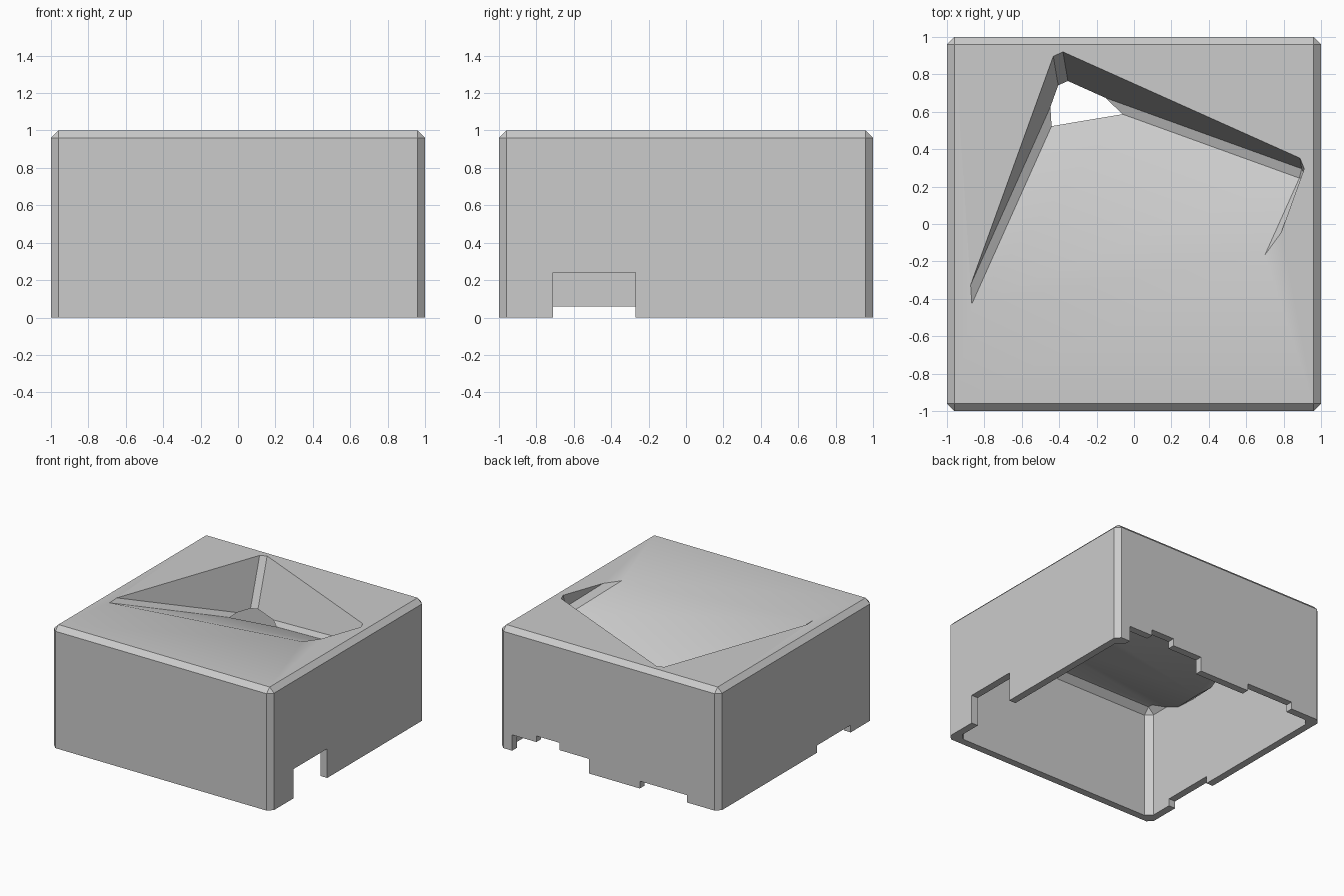
import bpy, bmesh, math
from mathutils import Vector, Matrix

old = bpy.data.objects.get("Cube")
if old:
    bpy.data.objects.remove(old, do_unlink=True)

grey = bpy.data.materials.new("plain grey")
grey.use_nodes = True
grey.diffuse_color = (0.6, 0.6, 0.6, 1)
grey.node_tree.nodes["Principled BSDF"].inputs["Base Color"].default_value = (0.6, 0.6, 0.6, 1)


def block(name, lo, hi, chamfer=0.0, frame=None, open_base=False, cut_z=None):
    """Chamfered box between two corners, optionally in a tilted frame."""
    lo, hi = Vector(lo), Vector(hi)
    bm = bmesh.new()
    bmesh.ops.create_cube(bm, size=1)
    for v in bm.verts:
        v.co = Vector([l if c < 0 else h for c, l, h in zip(v.co, lo, hi)])
    if chamfer:
        edges = [e for e in bm.edges
                 if not open_base or max(v.co.z for v in e.verts) > lo.z + 0.01]
        bmesh.ops.bevel(bm, geom=edges, offset=chamfer, segments=1,
                        profile=0.5, affect='EDGES')
    if frame:
        bm.transform(frame)
    if cut_z is not None:
        geom = bm.verts[:] + bm.edges[:] + bm.faces[:]
        bmesh.ops.bisect_plane(bm, geom=geom, plane_co=(0, 0, cut_z),
                               plane_no=(0, 0, 1), clear_inner=True)
        bmesh.ops.holes_fill(bm, edges=[e for e in bm.edges if e.is_boundary], sides=0)
    bmesh.ops.recalc_face_normals(bm, faces=bm.faces[:])
    mesh = bpy.data.meshes.new(name)
    bm.to_mesh(mesh)
    bm.free()
    mesh.materials.append(grey)
    ob = bpy.data.objects.new(name, mesh)
    bpy.context.collection.objects.link(ob)
    return ob


def subtract(target, cutter):
    """Cut one block out of another and drop the cutter."""
    mod = target.modifiers.new("cut", 'BOOLEAN')
    mod.operation = 'DIFFERENCE'
    mod.solver = 'EXACT'
    mod.object = cutter
    bpy.context.view_layer.objects.active = target
    bpy.ops.object.modifier_apply(modifier=mod.name)
    bpy.data.objects.remove(cutter, do_unlink=True)


# Tilted frame of the tray, with its origin at the back corner on the top face
up = Vector((-0.065, 0.387, 0.92)).normalized()
side = Vector((0.92, -0.333, 0.204))
side = (side - up * side.dot(up)).normalized()
back = up.cross(side)
corner = Vector((-0.417, 0.937, 1.0))
frame = Matrix.Translation(corner) @ Matrix((side, back, up)).transposed().to_4x4()
floor = up.dot(Vector((-0.46, 0.52, 0.63)) - corner)
width, length, rim = 1.435, 1.9, 0.07

# Housing body, hollow below, with a thick tray support left inside
body = block("housing", (-1, -1, 0), (1, 1, 1), 0.04, open_base=True)
cavity = block("cavity", (-0.94, -0.94, -0.2), (0.94, 0.94, 0.92), 0.05, open_base=True)
support = block("tray_support", (-rim, -length, floor - 0.235),
                (width + rim, rim, floor + 1.2), 0.06, frame, cut_z=0.63)
subtract(cavity, support)
subtract(body, cavity)

# Sloping tray recess
subtract(body, block("tray_recess", (0, -length, floor), (width, 0, floor + 1.2),
                     0.04, frame))

# Notches in the left and right walls: wall side, height
for sign, height in ((1, 0.24), (-1, 0.06)):
    a, b = sorted((sign * 0.9, sign * 1.1))
    subtract(body, block("side_notch", (a, -0.71, -0.1), (b, -0.27, height)))

# Notches in the back wall: start, end, height
for x0, x1, height in ((0.66, 0.88, 0.13), (0.45, 0.66, 0.18),
                       (0.18, 0.45, 0.12), (-0.71, -0.28, 0.06)):
    subtract(body, block("back_notch", (x0, 0.9, -0.1), (x1, 1.1, height)))

# Soft crease where the tray floor runs out into the top
bpy.ops.object.select_all(action='DESELECT')
body.select_set(True)
bpy.context.view_layer.objects.active = body
bpy.ops.object.shade_smooth_by_angle(angle=math.radians(30))
